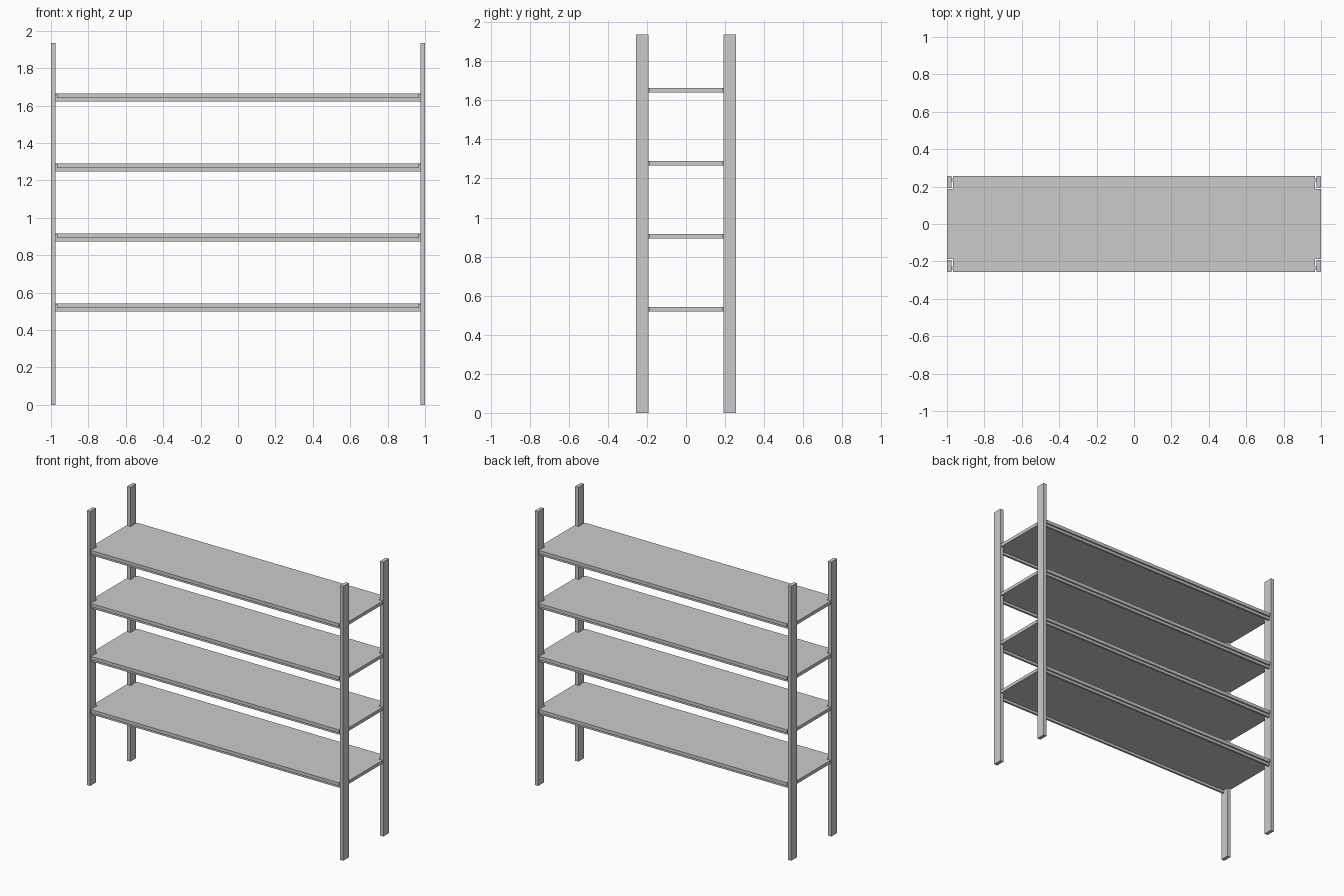
import bpy, bmesh

if "Cube" in bpy.data.objects:
    bpy.data.objects.remove(bpy.data.objects["Cube"])

HALF_X, HALF_Y = 1.0, 0.256      # overall half width / half depth
POST_X, POST_Y = 0.025, 0.064    # upright section
POST_H = 1.936
BOARD_T, BEAM_H = 0.023, 0.039
GAP = 0.006                      # clearance of notch round the upright


def prism(name, outline, z0, z1):
    """Extrude a flat xy outline from z0 to z1."""
    bm = bmesh.new()
    face = bm.faces.new([bm.verts.new((x, y, z0)) for x, y in outline])
    ext = bmesh.ops.extrude_face_region(bm, geom=[face])
    verts = [v for v in ext["geom"] if isinstance(v, bmesh.types.BMVert)]
    bmesh.ops.translate(bm, verts=verts, vec=(0, 0, z1 - z0))
    bmesh.ops.recalc_face_normals(bm, faces=bm.faces)
    mesh = bpy.data.meshes.new(name)
    bm.to_mesh(mesh)
    bm.free()
    obj = bpy.data.objects.new(name, mesh)
    bpy.context.collection.objects.link(obj)
    return obj


def box(name, x0, x1, y0, y1, z0, z1):
    return prism(name, [(x0, y0), (x1, y0), (x1, y1), (x0, y1)], z0, z1)


# Four uprights
for sx, side in ((-1, "left"), (1, "right")):
    for sy, end in ((-1, "front"), (1, "back")):
        xs = sorted((sx * HALF_X, sx * (HALF_X - POST_X)))
        ys = sorted((sy * HALF_Y, sy * (HALF_Y - POST_Y)))
        box(f"{end}_{side}_upright", *xs, *ys, 0, POST_H)

# Shelf outline with a notch at every corner for the uprights
nx, ny = HALF_X - POST_X - GAP, HALF_Y - POST_Y - GAP
corner = [(HALF_X, ny), (nx, ny), (nx, HALF_Y)]
outline = (corner
           + [(-x, y) for x, y in reversed(corner)]
           + [(-x, -y) for x, y in corner]
           + [(x, -y) for x, y in reversed(corner)])

# Shelf boards, each with a support beam set back under both long edges
for i in range(4):
    top = 0.541 + 0.3743 * i
    prism(f"shelf_board_{i + 1}", outline, top - BOARD_T, top)
    for sy, end in ((-1, "front"), (1, "back")):
        ys = sorted((sy * 0.228, sy * 0.243))
        box(f"{end}_beam_{i + 1}", -HALF_X + POST_X, HALF_X - POST_X,
            *ys, top - BEAM_H - 0.002, top - 0.001)
